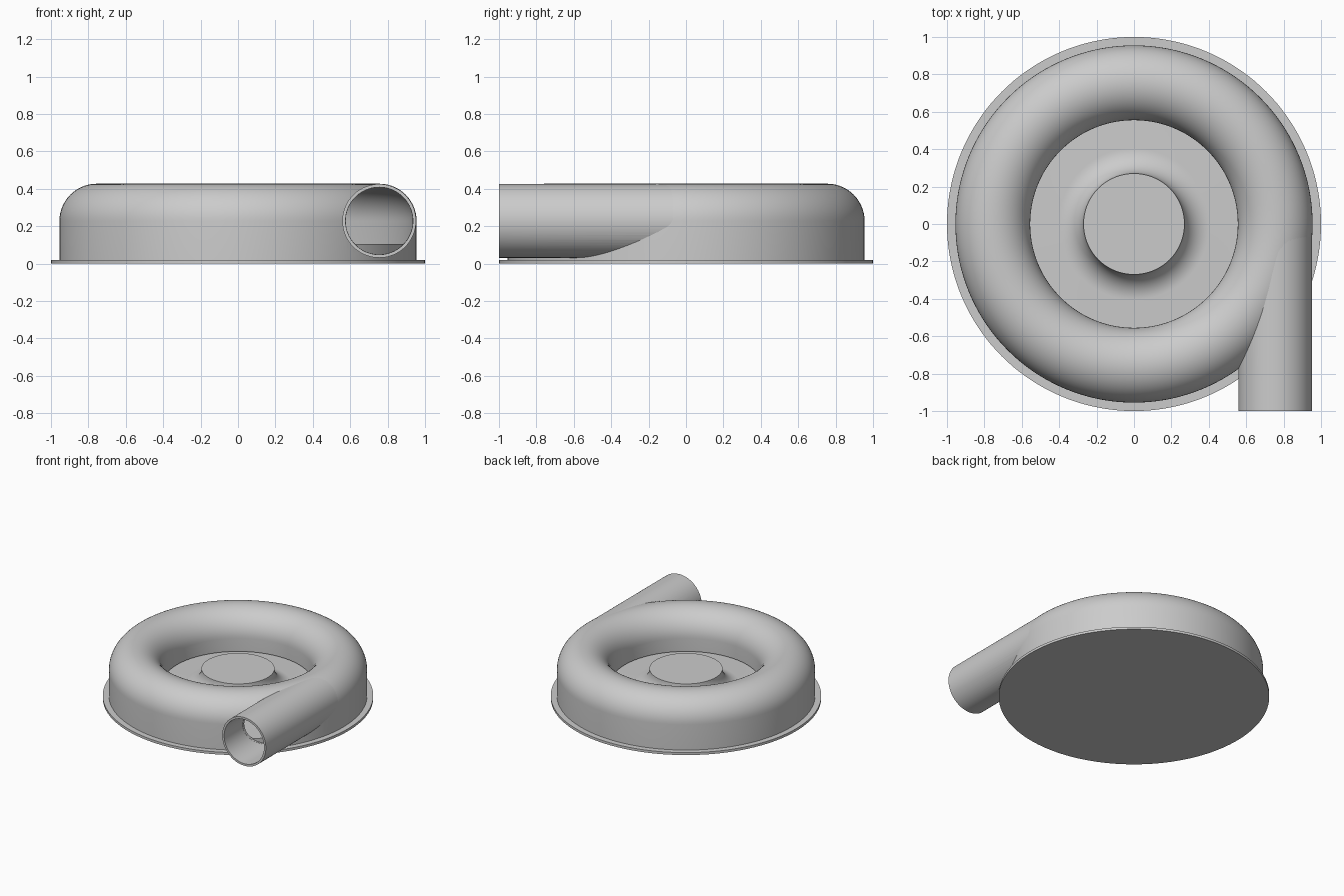
import bpy, bmesh
from math import sin, cos, pi, radians
from mathutils import Matrix, Vector

if "Cube" in bpy.data.objects:
    bpy.data.objects.remove(bpy.data.objects["Cube"])

TUBE_R, TUBE_Z = 0.755, 0.227     # centre of the ring's round section
GREY = (0.6, 0.6, 0.6, 1)
mat = bpy.data.materials.new("plain grey")
mat.use_nodes = True
mat.diffuse_color = GREY
mat.node_tree.nodes["Principled BSDF"].inputs["Base Color"].default_value = GREY


def finish(bm, name):
    bmesh.ops.remove_doubles(bm, verts=bm.verts[:], dist=1e-5)
    bmesh.ops.recalc_face_normals(bm, faces=bm.faces[:])
    mesh = bpy.data.meshes.new(name)
    bm.to_mesh(mesh)
    bm.free()
    obj = bpy.data.objects.new(name, mesh)
    bpy.context.collection.objects.link(obj)
    mesh.materials.append(mat)
    return obj


def lathe(name, profile, closed=False, steps=144, matrix=None):
    """Revolve (radius, height) points around z."""
    bm = bmesh.new()
    vs = [bm.verts.new((r, 0, z)) for r, z in profile]
    edges = [bm.edges.new(p) for p in zip(vs, vs[1:])]
    if closed:
        edges.append(bm.edges.new((vs[-1], vs[0])))
    bmesh.ops.spin(bm, geom=vs + edges, cent=(0, 0, 0), axis=(0, 0, 1),
                   angle=2 * pi, steps=steps, use_merge=True)
    if matrix:
        bm.transform(matrix)
    return finish(bm, name)


def dome(radius, steps=28):
    """Half circle of the ring section, outer side to inner side."""
    return [(TUBE_R + radius * cos(pi * i / steps),
             TUBE_Z + radius * sin(pi * i / steps)) for i in range(steps + 1)]


def activate(obj):
    bpy.ops.object.select_all(action='DESELECT')
    obj.select_set(True)
    bpy.context.view_layer.objects.active = obj


def subtract(obj, cutter):
    mod = obj.modifiers.new("cut", 'BOOLEAN')
    mod.operation = 'DIFFERENCE'
    mod.solver = 'EXACT'
    mod.object = cutter
    activate(obj)
    bpy.ops.object.modifier_apply(modifier=mod.name)
    bpy.data.objects.remove(cutter)


# Base plate
base = lathe("base_plate", [(0, 0), (1, 0), (1, 0.02), (0, 0.02)])

# Inner floor with a flared hub in the middle
flare = [(0.405 - 0.135 * cos(a), 0.24 - 0.135 * sin(a))
         for a in (pi / 2 * i / 14 for i in range(15))]
hub = lathe("floor_and_hub", [(0, 0.24)] + flare
            + [(0.945, 0.105), (0.945, 0.015), (0, 0.015)])

# Ring-shaped shell with a round top, straight outer wall and inner lip
shell = lathe("ring_shell", [(0.955, 0.015)] + dome(0.2)
              + [(0.555, 0.12), (0.57, 0.12)] + dome(0.185)[::-1]
              + [(0.94, 0.015)], closed=True)

# Outlet pipe, tangent to the ring and open at the front
lay = Matrix.Translation((TUBE_R, 0, TUBE_Z + 0.001)) @ Matrix.Rotation(radians(90), 4, 'X')
pipe = lathe("outlet_pipe", [(0.197, 0.01), (0.197, 1), (0.18, 1), (0.18, 0.01)],
             closed=True, steps=80, matrix=lay)

# Open the pipe and the ring into each other
cavity = lathe("cavity_cutter", [(0.945, -0.1)] + dome(0.19) + [(0.565, -0.1)], closed=True)
bore = lathe("bore_cutter", [(0, 0.012), (0.179, 0.012), (0.179, 1.1), (0, 1.1)],
             steps=80, matrix=lay)
for cutter in (cavity, bore):
    cutter.hide_render = True
subtract(pipe, cavity)
subtract(shell, bore)

for obj in (base, hub, shell, pipe):
    activate(obj)
    bpy.ops.object.shade_smooth_by_angle(angle=radians(30))
